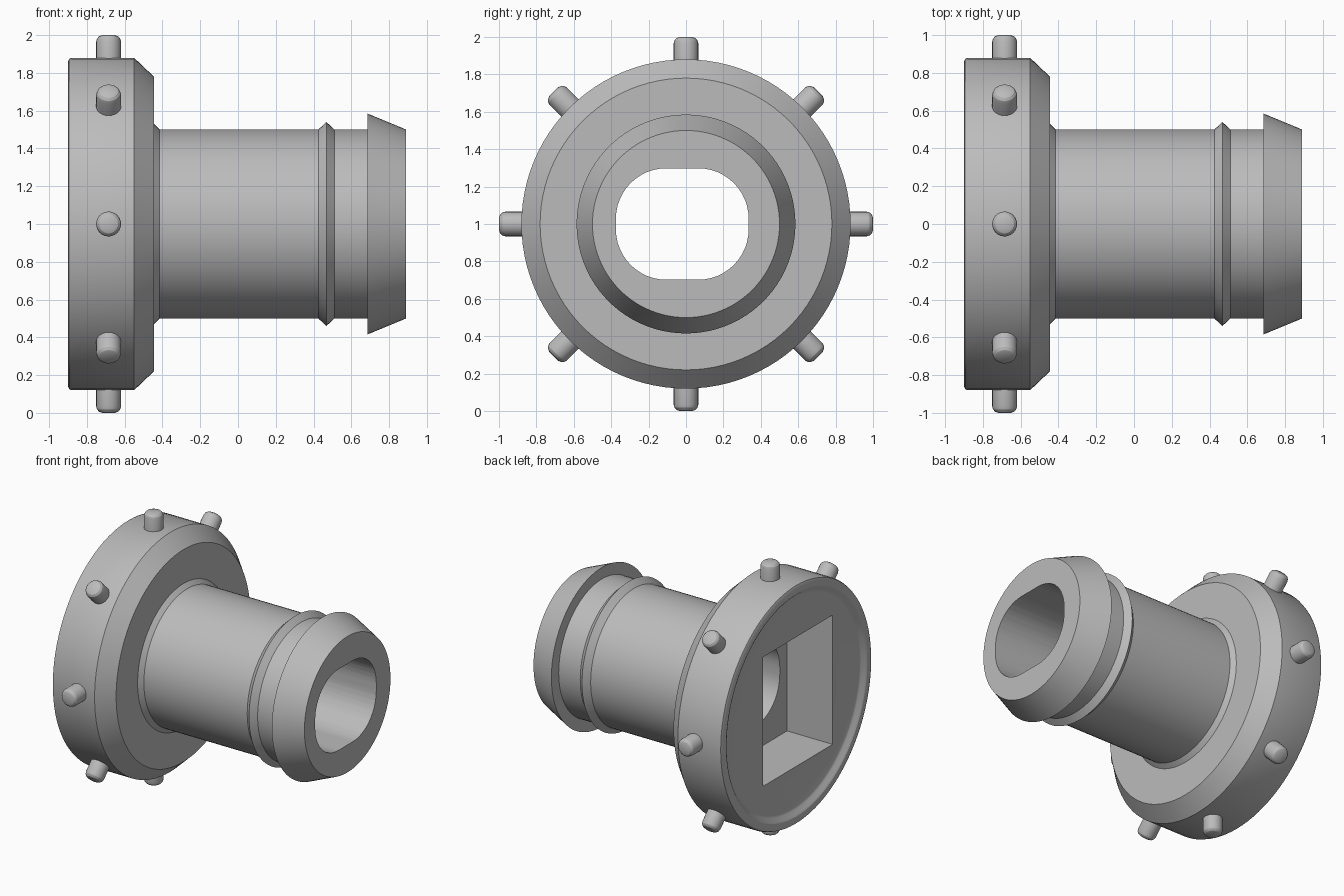
import bpy
import bmesh
from math import pi, sin, cos, radians
from mathutils import Matrix, Vector

cube = bpy.data.objects.get("Cube")
if cube:
    bpy.data.objects.remove(cube)

grey = bpy.data.materials.new("plain grey")
grey.use_nodes = True
COLOUR = (0.5, 0.5, 0.5, 1)
grey.diffuse_color = COLOUR
grey.node_tree.nodes["Principled BSDF"].inputs["Base Color"].default_value = COLOUR

CENTRE = Vector((0, 0, 1))


def add_object(name, bm):
    bmesh.ops.recalc_face_normals(bm, faces=bm.faces)
    mesh = bpy.data.meshes.new(name)
    bm.to_mesh(mesh)
    bm.free()
    mesh.materials.append(grey)
    obj = bpy.data.objects.new(name, mesh)
    bpy.context.collection.objects.link(obj)
    return obj


def activate(obj):
    bpy.ops.object.select_all(action="DESELECT")
    obj.select_set(True)
    bpy.context.view_layer.objects.active = obj


def smooth(obj):
    activate(obj)
    bpy.ops.object.shade_smooth_by_angle(angle=radians(25))


def lathe(profile, steps):
    """Spin (x, radius) points around the x axis."""
    bm = bmesh.new()
    verts = [bm.verts.new((x, 0, r)) for x, r in profile]
    edges = [bm.edges.new(pair) for pair in zip(verts, verts[1:])]
    bmesh.ops.spin(bm, geom=verts + edges, cent=(0, 0, 0), axis=(1, 0, 0),
                   angle=2 * pi, steps=steps, use_duplicate=False)
    bmesh.ops.remove_doubles(bm, verts=bm.verts, dist=0.0005)
    return bm


def prism(outline, x0, x1):
    """Extrude a closed (y, z) outline along x."""
    bm = bmesh.new()
    face = bm.faces.new([bm.verts.new((x0, y, z + CENTRE.z)) for y, z in outline])
    made = bmesh.ops.extrude_face_region(bm, geom=[face])["geom"]
    moved = [v for v in made if isinstance(v, bmesh.types.BMVert)]
    bmesh.ops.translate(bm, verts=moved, vec=(x1 - x0, 0, 0))
    return bm


def rounded_rectangle(cy, half_y, half_z, radius, steps=12):
    points = []
    for quarter, (sy, sz) in enumerate([(1, 1), (-1, 1), (-1, -1), (1, -1)]):
        for i in range(steps + 1):
            a = (quarter + i / steps) * pi / 2
            points.append((cy + sy * (half_y - radius) + radius * cos(a),
                           sz * (half_z - radius) + radius * sin(a)))
    return points


def cut(target, cutter):
    cutter.hide_render = True
    mod = target.modifiers.new("opening", "BOOLEAN")
    mod.operation = "DIFFERENCE"
    mod.solver = "EXACT"
    mod.object = cutter
    activate(target)
    bpy.ops.object.modifier_apply(modifier=mod.name)
    bpy.data.objects.remove(cutter)


# Flange, pipe, bead and barbed end as one turned body
profile = [
    (-0.87, 0), (-0.87, 0.77), (-0.875, 0.785), (-0.893, 0.805), (-0.9, 0.82),
    (-0.9, 0.86), (-0.894, 0.874), (-0.88, 0.88),
    (-0.55, 0.88), (-0.445, 0.78),
    (-0.445, 0.53), (-0.415, 0.5),
    (0.425, 0.5), (0.468, 0.54), (0.51, 0.5),
    (0.685, 0.5), (0.685, 0.585), (0.89, 0.5), (0.89, 0),
]
bm = lathe(profile, 96)
bmesh.ops.translate(bm, verts=bm.verts, vec=CENTRE)
body = add_object("flanged_pipe", bm)

# Oval bore through the pipe and rectangular socket in the flange
cut(body, add_object("bore_cutter",
                     prism(rounded_rectangle(-0.02, 0.355, 0.298, 0.27), -1.1, 1.1)))
socket = [(-0.46, -0.475), (0.35, -0.475), (0.35, 0.475), (-0.46, 0.475)]
cut(body, add_object("socket_cutter", prism(socket, -1.1, -0.5)))
smooth(body)

# Eight round-ended pegs around the flange
peg_profile = [(0.84, 0), (0.84, 0.066), (0.965, 0.066), (0.982, 0.061),
               (0.994, 0.05), (1.0, 0.034), (1.0, 0)]
for i in range(8):
    bm = lathe(peg_profile, 24)
    turn = Matrix.Rotation(i * pi / 4, 4, "X") @ Matrix.Rotation(-pi / 2, 4, "Y")
    place = Matrix.Translation(CENTRE + Vector((-0.685, 0, 0)))
    bmesh.ops.transform(bm, matrix=place @ turn, verts=bm.verts)
    smooth(add_object(f"flange_peg_{i + 1}", bm))
